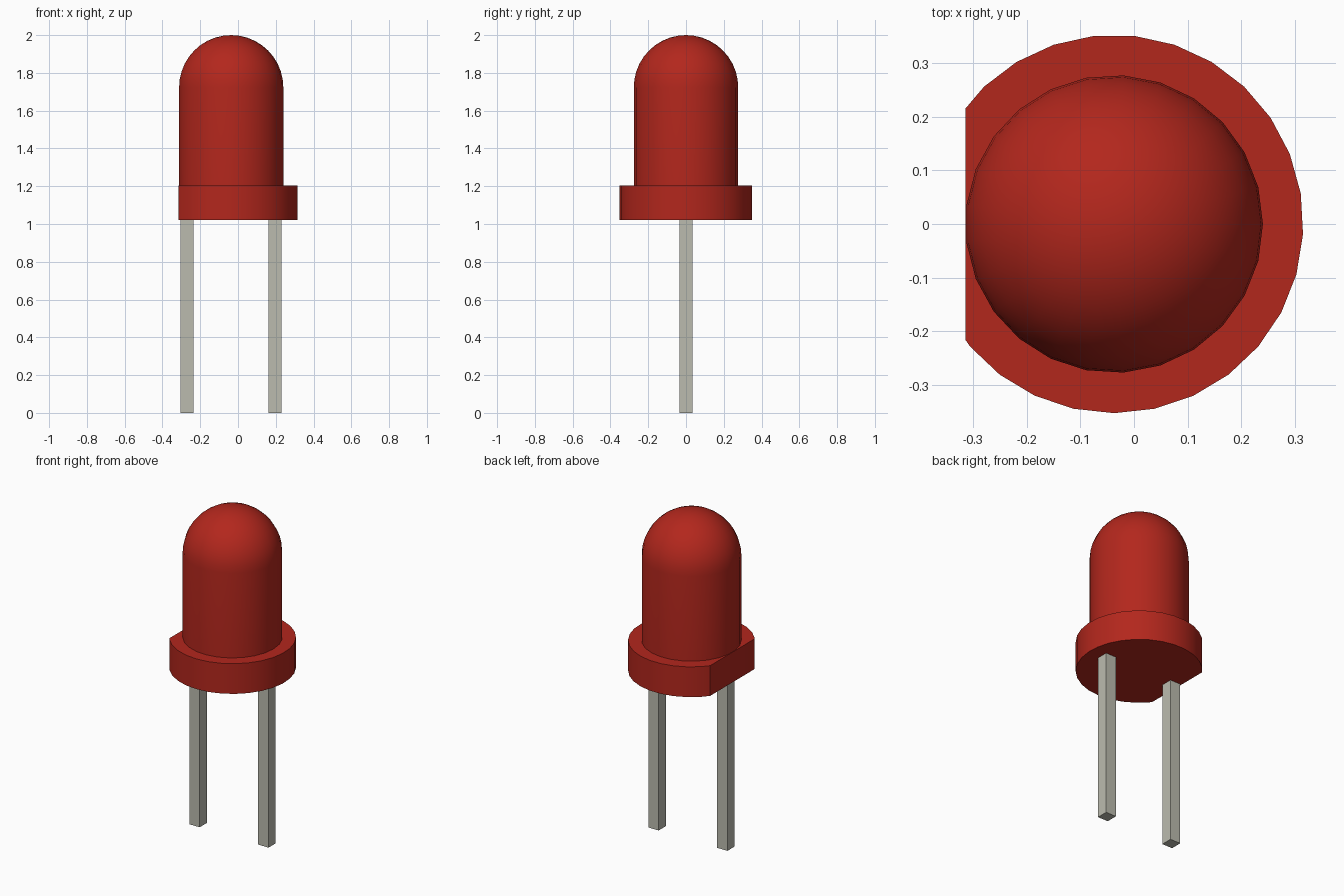
import bpy, bmesh, math
from mathutils import Matrix, Vector

if "Cube" in bpy.data.objects:
    bpy.data.objects.remove(bpy.data.objects["Cube"])

AXIS_X = -0.037
BASE_Z, RIM_Z, TOP_Z = 1.02, 1.205, 2.0
BODY_R, RIM_R, FLAT_X = 0.277, 0.352, -0.314
LEAD_W, LEAD_OFFSET = 0.07, 0.233


def material(name, colour):
    mat = bpy.data.materials.new(name)
    mat.use_nodes = True
    mat.diffuse_color = colour
    mat.node_tree.nodes["Principled BSDF"].inputs["Base Color"].default_value = colour
    return mat


def finish(name, bm, mat, smooth=True):
    bmesh.ops.recalc_face_normals(bm, faces=bm.faces[:])
    mesh = bpy.data.meshes.new(name)
    bm.to_mesh(mesh)
    bm.free()
    mesh.materials.append(mat)
    obj = bpy.data.objects.new(name, mesh)
    bpy.context.collection.objects.link(obj)
    if smooth:
        bpy.ops.object.select_all(action="DESELECT")
        obj.select_set(True)
        bpy.context.view_layer.objects.active = obj
        bpy.ops.object.shade_smooth_by_angle(angle=math.radians(35))
    return obj


red = material("red_plastic", (0.45, 0.02, 0.012, 1))
metal = material("lead_metal", (0.5, 0.5, 0.43, 1))

# Domed bulb: half profile spun around the axis
bm = bmesh.new()
dome_z = TOP_Z - BODY_R
arc = [math.radians(90 * i / 10) for i in range(11)]
profile = [(0, RIM_Z - 0.01), (BODY_R, RIM_Z - 0.01)]
profile += [(BODY_R * math.cos(a), dome_z + BODY_R * math.sin(a)) for a in arc]
verts = [bm.verts.new((AXIS_X + r, 0, z)) for r, z in profile]
edges = [bm.edges.new(pair) for pair in zip(verts, verts[1:])]
bmesh.ops.spin(bm, geom=verts + edges, cent=(AXIS_X, 0, 0), axis=(0, 0, 1),
               angle=math.tau, steps=25)
bmesh.ops.remove_doubles(bm, verts=bm.verts[:], dist=0.0005)
finish("bulb", bm, red)

# Rim with one flat side
bm = bmesh.new()
sides = 29
placement = (Matrix.Translation((AXIS_X, 0, (BASE_Z + RIM_Z) / 2))
             @ Matrix.Rotation(math.pi / sides, 4, "Z"))
bmesh.ops.create_cone(bm, cap_ends=True, segments=sides, radius1=RIM_R, radius2=RIM_R,
                      depth=RIM_Z - BASE_Z, matrix=placement)
cut = bmesh.ops.bisect_plane(bm, geom=bm.verts[:] + bm.edges[:] + bm.faces[:],
                             plane_co=(FLAT_X, 0, 0), plane_no=(-1, 0, 0), clear_outer=True)
bmesh.ops.holes_fill(bm, edges=[e for e in cut["geom_cut"] if isinstance(e, bmesh.types.BMEdge)])
finish("rim", bm, red)

# Pair of square leads
for name, side in (("right_lead", -1), ("left_lead", 1)):
    bm = bmesh.new()
    bmesh.ops.create_cube(bm, size=1)
    bmesh.ops.scale(bm, vec=Vector((LEAD_W, LEAD_W, BASE_Z + 0.01)), verts=bm.verts[:])
    bmesh.ops.translate(bm, vec=Vector((AXIS_X + side * LEAD_OFFSET, 0, (BASE_Z + 0.01) / 2)),
                        verts=bm.verts[:])
    finish(name, bm, metal, smooth=False)
